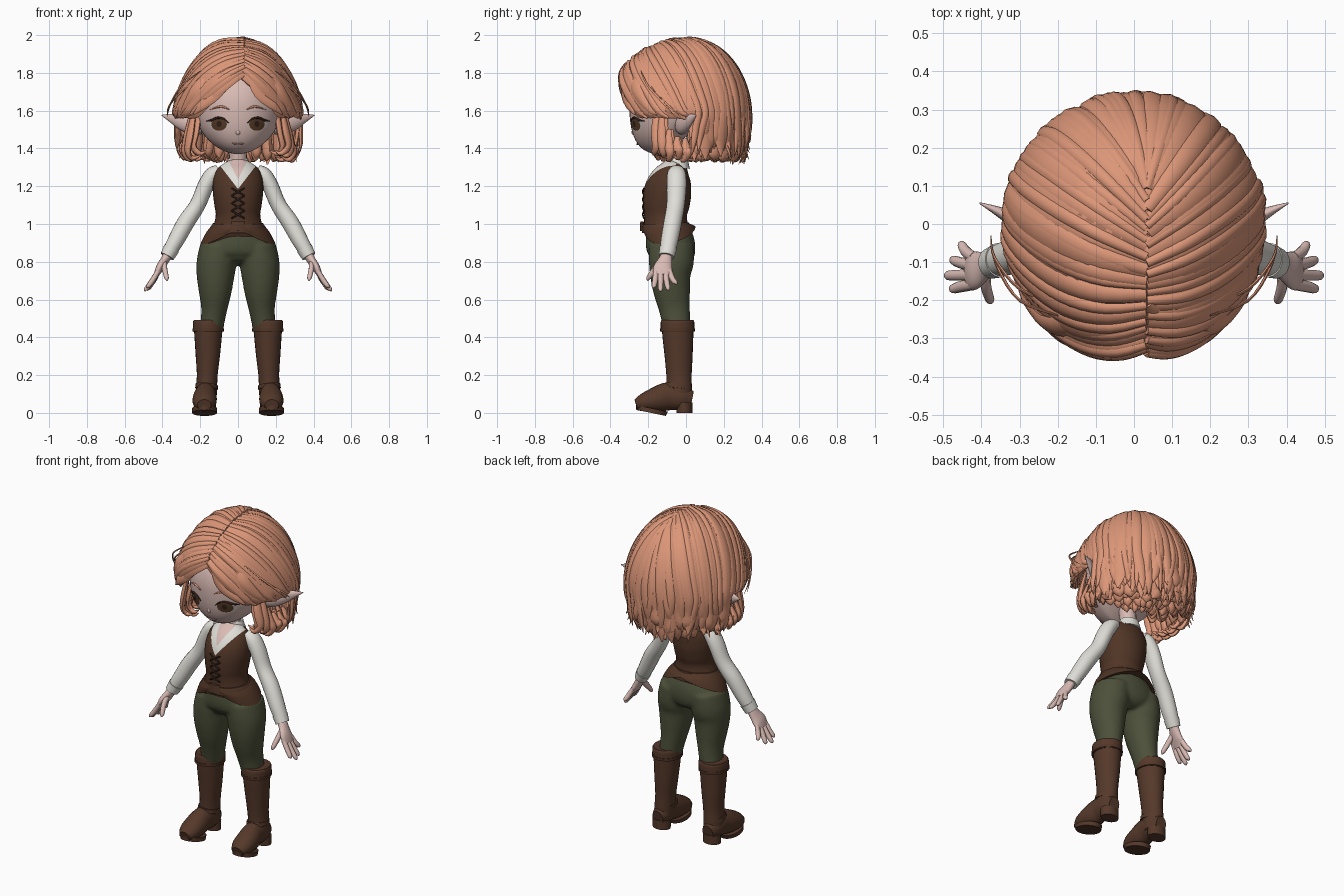
import bpy, bmesh, math, random
from mathutils import Vector

random.seed(4)
rnd = random.uniform
X, Z = Vector((1, 0, 0)), Vector((0, 0, 1))
SIDES = ((1, "left_"), (-1, "right_"))
made = []

cube = bpy.data.objects.get("Cube")
if cube:
    bpy.data.objects.remove(cube)


def material(name, *rgb):
    m = bpy.data.materials.new(name)
    m.use_nodes = True
    m.diffuse_color = (*rgb, 1)
    m.node_tree.nodes["Principled BSDF"].inputs["Base Color"].default_value = (*rgb, 1)
    return m


skin = material("skin", .70, .50, .46)
hair = material("copper hair", .72, .31, .19)
linen = material("white linen", .74, .73, .68)
leather = material("vest brown", .08, .035, .019)
green = material("trouser green", .073, .08, .042)
boot = material("boot brown", .09, .04, .023)
iris = material("iris brown", .10, .045, .02)
dark = material("dark brown", .03, .015, .01)
white = material("eye white", .62, .54, .50)
lip = material("lip pink", .45, .23, .21)


def smooth_path(pts, steps):
    """Catmull-Rom through sections of centre and two radii."""
    pts = [Vector(p) for p in pts]
    ends = [pts[0]] + pts + [pts[-1]]
    out = []
    for p0, p1, p2, p3 in zip(ends, ends[1:], ends[2:], ends[3:]):
        for k in range(steps):
            t = k / steps
            out.append((p1 * 2 + (p2 - p0) * t + (p0 * 2 - p1 * 5 + p2 * 4 - p3) * t**2
                        + (p1 * 3 - p0 - p2 * 3 + p3) * t**3) * .5)
    return out + [pts[-1]]


def tube(bm, pts, sides=20, steps=4, ref=X):
    """Skin elliptical rings along a path; ref=None aims the first radius away from the head."""
    path = smooth_path(pts, steps)
    cs = [Vector(p[:3]) for p in path]
    rings = []
    for i, (p, c) in enumerate(zip(path, cs)):
        t = (cs[min(i + 1, len(cs) - 1)] - cs[max(i - 1, 0)]).normalized()
        r = ref or Vector((c.x, c.y, max(0, c.z - 1.6)))
        a = (r - t * r.dot(t)).normalized()
        b = t.cross(a)
        ra, rb = max(p[3], .0008), max(p[4], .0008)
        angles = [math.tau * j / sides for j in range(sides)]
        rings.append([bm.verts.new(c + a * ra * math.cos(g) + b * rb * math.sin(g)) for g in angles])
    for lo, hi in zip(rings, rings[1:]):
        for j in range(sides):
            n = (j + 1) % sides
            bm.faces.new((lo[j], lo[n], hi[n], hi[j]))
    bm.faces.new(rings[0][::-1])
    bm.faces.new(rings[-1])


def finish(name, bm, *mats):
    me = bpy.data.meshes.new(name)
    bm.to_mesh(me)
    bm.free()
    for m in mats:
        me.materials.append(m)
    ob = bpy.data.objects.new(name, me)
    bpy.context.scene.collection.objects.link(ob)
    made.append(ob)
    return ob


def part(name, mat, pts, **kw):
    bm = bmesh.new()
    tube(bm, pts, **kw)
    return finish(name, bm, mat)


def flip(s, pts):
    return [(s * p[0], *p[1:]) for p in pts]


def pair(name, mat, pts, **kw):
    for s, label in SIDES:
        part(label + name, mat, flip(s, pts), **kw)


# Head, with the skull raised behind the jaw
def head_point(nx, ny, nz):
    low = max(0, -nz)
    return Vector((.23 * nx * (1 - .12 * low**3), -.07 + .23 * ny - .07 * low**2,
                   1.62 + .25 * nz + .12 * low * max(0, ny)))


def face_y(x, z):
    nz = (z - 1.62) / .25
    nx = x / (.23 * (1 - .12 * max(0, -nz)**3))
    return head_point(nx, -math.sqrt(max(0, 1 - nx * nx - nz * nz)), nz).y


bm = bmesh.new()
bmesh.ops.create_uvsphere(bm, u_segments=40, v_segments=28, radius=1)
for v in bm.verts:
    v.co = head_point(*v.co)
finish("head", bm, skin)
part("nose", skin, [(0, -.276, 1.51, .004, .003), (0, -.28, 1.484, .012, .009),
                    (0, -.268, 1.47, .005, .004)])


# Painted face details that follow the curve of the face
def face_disc(name, mat, cx, cz, rx, rz, lift):
    bm = bmesh.new()
    rings = []
    for q in (.02, .35, .7, 1):
        ring = []
        for j in range(24):
            g = math.tau * j / 24
            x, z = cx + rx * q * math.cos(g), cz + rz * q * math.sin(g)
            ring.append(bm.verts.new((x, face_y(x, z) - lift, z)))
        rings.append(ring)
    bm.faces.new(rings[0])
    for a, b in zip(rings, rings[1:]):
        for j in range(24):
            n = (j + 1) % 24
            bm.faces.new((a[j], b[j], b[n], a[n]))
    finish(name, bm, mat)


def face_line(name, mat, xz, r):
    pts = [(x, face_y(x, z) - .002, z, r * w, r * w) for x, z, w in xz]
    part(name, mat, pts, sides=8, ref=Z)


for s, label in SIDES:
    face_disc(label + "eye_white", white, s * .102, 1.527, .054, .031, .002)
    face_disc(label + "iris", iris, s * .1, 1.528, .041, .034, .004)
    face_disc(label + "pupil", dark, s * .1, 1.53, .013, .016, .006)
    face_line(label + "lash", dark, [(s * .048, 1.533, .3), (s * .075, 1.556, .8),
              (s * .11, 1.562, 1), (s * .145, 1.548, 1), (s * .168, 1.545, .2)], .006)
    face_line(label + "brow", hair, [(s * .045, 1.605, .4), (s * .09, 1.622, 1), (s * .15, 1.605, .2)], .006)
face_line("mouth", lip, [(-.032, 1.428, .2), (-.012, 1.423, 1), (.012, 1.423, 1), (.032, 1.428, .2)], .005)

pair("ear", skin, [(.19, -.03, 1.52, .045, .03), (.24, -.02, 1.525, .052, .032), (.3, .005, 1.543, .044, .024),
                   (.36, .035, 1.563, .021, .012), (.405, .055, 1.576, .002, .002)], ref=Z, sides=14)
part("neck", skin, [(0, -.06, 1.24, .05, .05), (0, -.05, 1.33, .046, .046), (0, -.06, 1.44, .05, .05)])

# Hair: under-cap with an open face, then layered locks from an off-centre parting
R, RZ = .335, .38


def hair_radius(z):
    h = z - 1.6
    return R * (math.sqrt(max(0, 1 - (h / RZ)**2)) if h > 0 else 1 - 1.6 * h * h)


def hem(deg):
    if deg < 45:
        return 1.8 - .22 * deg / 45
    return 1.58 if deg < 100 else max(1.37, 1.58 - .02 * (deg - 100))


def around(s, deg, r, z):
    g = math.radians(deg)
    return s * r * math.sin(g), -r * math.cos(g), z


def crown_point(d):
    """Dome position for a direction: narrow at the temples, swelling forward at the forelock."""
    up = max(0, d.z)
    swell = 1.03 - .37 * up * d.y if d.y < 0 else 1 - .06 * up * d.y
    return d.x * R * (1 - .17 * up * abs(d.x)), d.y * R * swell, 1.6 + d.z * RZ


bm = bmesh.new()
rows = []
for k in range(17):
    row = []
    for j in range(72):
        deg = j * 5
        z0 = hem(min(deg, 360 - deg))
        z = z0 + (1.6 + RZ - z0) * (1 - (k / 16)**2)
        d = Vector(around(1, deg, hair_radius(z) / R, (z - 1.6) / RZ))
        row.append(bm.verts.new(crown_point(d * .96)))
    rows.append(row)
for a, b in zip(rows, rows[1:]):
    for j in range(72):
        n = (j + 1) % 72
        bm.faces.new((a[j], b[j], b[n], a[n]))
bmesh.ops.remove_doubles(bm, verts=bm.verts[:], dist=.0005)
bmesh.ops.recalc_face_normals(bm, faces=bm.faces[:])
cap = finish("hair_cap", bm, hair)
shell = cap.modifiers.new("thickness", "SOLIDIFY")
shell.thickness = .02

bm = bmesh.new()
for s, _ in SIDES:
    for width, count, lift in ((.05, 15, .985), (.034, 18, 1), (.022, 16, 1.012)):
        for k in range(count):
            u = min(1, (k + rnd(0, .6)) / (count - 1))
            lean = math.radians(34 + 72 * min(1, u * 1.2))
            start = Vector((.1, -math.cos(lean), math.sin(lean))).normalized()
            deg = 44 + 136 * u
            end = Vector(around(s, deg, 1, 0))
            up = lift + rnd(-.018, .008)
            pts = []
            for i in range(6):
                w = width * (.4 + .6 * math.sin(math.pi * (i + .6) / 8))
                pts.append((*crown_point(start.slerp(end, i / 5) * up), .008 + w * .2, w))
            if deg < 100:
                pts.append((*around(s, deg + 9, R * up, 1.57 + rnd(-.015, .02)), .003, .004))
            else:
                tip, turn = rnd(1.31, 1.4), rnd(-8, 8)
                for f, w in ((.4, .85), (.75, .6), (1, .08)):
                    z = 1.6 + (tip - 1.6) * f
                    r = hair_radius(z) * up + f**2 * rnd(-.015, .035)
                    pts.append((*around(s, deg + turn * f, r, z), .014 * w, width * w))
            tube(bm, pts, sides=8, steps=3, ref=None)
finish("hair_locks", bm, hair)

# Fringe swept forward and out over the brows
bm = bmesh.new()
for s, _ in SIDES:
    for k in range(5):
        o = k * .022
        tube(bm, [(.035, -.3 + o, 1.84 + o, .008, .014), (.02 + s * .05, -.322 + o, 1.79 + o, .014, .03),
                  (s * (.115 + o), -.322 + o * .6, 1.695 + o / 2, .015, .036),
                  (s * (.185 + o), -.302 + o, 1.63, .012, .026),
                  (s * (.235 + o * .8), -.27 + o * 1.3, 1.58, .003, .004)], sides=8, ref=None)
finish("fringe", bm, hair)

# Locks in front of and below the ears, curling at the tips
bm = bmesh.new()
for s, _ in SIDES:
    for deg, top in ((56, 1.62), (63, 1.6), (71, 1.5), (80, 1.46), (89, 1.45), (98, 1.46), (107, 1.52)):
        for r in (.25, .285):
            low = 1.345 + rnd(-.01, .03)
            tube(bm, [(*around(s, deg, r - .01, top), .008, .012),
                      (*around(s, deg + 1, r + .015, (top + low) / 2), .016, .026),
                      (*around(s, deg + 3, r + .025, low + .04), .015, .022),
                      (*around(s, deg + rnd(-3, 3), r, low), .012, .014),
                      (*around(s, deg - 6, r - .03, low + .015), .002, .003)], sides=8, ref=None)
    # Loose stray strands
    for k in range(2):
        o = k * .03
        tube(bm, [(s * .2, -.24 + o, 1.81 - o, .002, .003), (s * .3, -.2 + o, 1.73 - o, .004, .006),
                  (s * (.355 + o / 3), -.12 + o, 1.64 - o / 2, .004, .006),
                  (s * .375, -.06 + o, 1.57, .001, .001)], sides=6, ref=None)
finish("side_locks", bm, hair)

# Inner locks filling the nape
bm = bmesh.new()
for s, _ in SIDES:
    for r, w in ((.09, .024), (.15, .034), (.21, .04), (.26, .045)):
        for k in range(8):
            deg, low = 106 + k * 10 + rnd(-3, 3), rnd(1.325, 1.365)
            tube(bm, [(*around(s, deg, r, 1.56), .02, w), (*around(s, deg, r + .01, 1.46), .028, w),
                      (*around(s, deg, r + .015, low + .035), .026, w * .9),
                      (*around(s, deg + rnd(-5, 5), r + .01, low), .003, .004)], sides=8, ref=None)
finish("nape_locks", bm, hair)

# Vest, with a shirt opening cut into the front
bm = bmesh.new()
tube(bm, [(0, -.05, 1.325, .06, .055), (0, -.06, 1.295, .105, .075), (0, -.075, 1.25, .128, .105),
          (0, -.095, 1.18, .134, .125), (0, -.105, 1.1, .125, .123), (0, -.108, 1.04, .118, .113),
          (0, -.105, .96, .14, .12)][::-1], sides=40)
openings = ((1.185, 1.3), (1.235, 2))
for z0, k in openings:
    for s, _ in SIDES:
        bmesh.ops.bisect_plane(bm, geom=bm.verts[:] + bm.edges[:] + bm.faces[:],
                               plane_co=(0, 0, z0), plane_no=(k * s, 0, -1))
for f in bm.faces:
    c = f.calc_center_median()
    if c.y < -.06:
        f.material_index = sum(c.z - z0 > k * abs(c.x) for z0, k in openings)
    elif c.z > 1.315:
        f.material_index = 1
finish("vest", bm, leather, linen, skin)
part("collar", linen, [(0, -.045, 1.3, .072, .066), (0, -.042, 1.325, .06, .057), (0, -.04, 1.345, .053, .05)])

bm = bmesh.new()
tube(bm, [(0, -.087, .895, .198, .14), (0, -.098, .95, .167, .138), (0, -.106, 1, .13, .12)], sides=40)
for v in bm.verts:
    v.co.z += .8 * (1 - abs(v.co.x) / .2) * (1 - v.co.z)
finish("vest_skirt", bm, leather)
part("belt", boot, [(0, -.104, .968, .147, .13), (0, -.106, .985, .143, .128), (0, -.107, 1.003, .134, .122)],
     sides=40)
part("buckle", boot, [(0, -.23, .962, .036, .014), (0, -.228, 1.012, .036, .014)], sides=4, steps=1)

# Crossed laces
bm = bmesh.new()
for k in range(4):
    z = 1.03 + k * .04
    for s, _ in SIDES:
        tube(bm, [(-s * .034, -.222, z, .004, .004), (0, -.229, z + .02, .005, .005),
                  (s * .034, -.222, z + .04, .004, .004)], sides=8, ref=Z)
finish("laces", bm, dark)

# Sleeves, cuffs and hands
pair("sleeve", linen, [(.1, -.05, 1.285, .03, .04), (.135, -.05, 1.26, .042, .05), (.172, -.05, 1.2, .043, .052),
                       (.215, -.055, 1.1, .042, .048), (.275, -.07, 1.01, .046, .048), (.33, -.088, .91, .043, .046),
                       (.37, -.1, .84, .036, .038)])
pair("cuff", linen, [(.352, -.095, .87, .043, .046), (.375, -.103, .828, .038, .041)])
pair("palm", skin, [(.367, -.1, .845, .026, .028), (.39, -.11, .805, .023, .038), (.415, -.122, .765, .021, .051),
                    (.433, -.125, .73, .014, .047)])
FINGERS = {"index_finger": (-.158, -.17, .475, .662), "middle_finger": (-.134, -.135, .488, .645),
           "ring_finger": (-.11, -.095, .474, .65), "little_finger": (-.089, -.055, .452, .68)}
for name, (y0, y1, x1, z1) in FINGERS.items():
    pair(name, skin, [(.42, y0, .755, .013, .015), ((.43 + x1) / 2, (y0 + y1) / 2, (.74 + z1) / 2, .014, .015),
                      (x1, y1, z1 + .008, .011, .012), (x1, y1, z1, .003, .003)], sides=10)
pair("thumb", skin, [(.39, -.125, .8, .014, .018), (.388, -.165, .76, .014, .017), (.378, -.198, .715, .012, .012),
                     (.375, -.204, .7, .003, .003)], sides=10)

# Trousers: hips and legs fused into one smooth skin
bm = bmesh.new()
tube(bm, [(0, -.08, .785, .03, .07), (0, -.078, .805, .12, .105), (0, -.076, .85, .2, .126),
          (0, -.086, .91, .177, .129), (0, -.1, .98, .132, .112)], sides=32)
for s, _ in SIDES:
    tube(bm, flip(s, [(.098, -.077, .89, .1, .118), (.113, -.078, .8, .106, .12), (.119, -.083, .73, .101, .108),
                      (.121, -.075, .64, .087, .097), (.127, -.06, .54, .068, .081),
                      (.145, -.045, .42, .06, .07)]), sides=24)
trousers = finish("trousers", bm, green)
fuse = trousers.modifiers.new("fuse", "REMESH")
fuse.mode, fuse.voxel_size, fuse.use_smooth_shade = "VOXEL", .01, True
soften = trousers.modifiers.new("soften", "SMOOTH")
soften.factor, soften.iterations = .5, 8

# Boots
pair("boot_shaft", boot, [(.168, -.03, .05, .052, .058), (.167, -.035, .12, .056, .066), (.163, -.037, .2, .055, .067),
                          (.16, -.039, .3, .064, .074), (.158, -.043, .41, .073, .082), (.157, -.045, .488, .079, .086)],
     sides=24)
pair("boot_cuff", boot, [(.158, -.045, .43, .078, .087), (.158, -.045, .44, .081, .089),
                         (.157, -.045, .48, .082, .089), (.157, -.045, .492, .076, .084)], sides=24)
pair("cuff_strap", leather, [(.158, -.045, .432, .084, .092), (.158, -.045, .447, .084, .092)], sides=24)
pair("ankle_strap", boot, [(.167, -.045, .128, .06, .072), (.165, -.042, .15, .059, .07)], sides=24)
pair("boot_foot", boot, [(.17, .032, .07, .035, .045), (.17, -.02, .08, .055, .065), (.172, -.09, .088, .057, .074),
                         (.176, -.15, .073, .064, .068), (.178, -.22, .055, .06, .05),
                         (.179, -.264, .042, .036, .03)], sides=24)
pair("boot_sole", boot, [(.177, -.185, 0, .066, .08), (.177, -.18, .024, .066, .086)], sides=28, steps=1)
pair("boot_heel", boot, [(.171, -.008, 0, .054, .042), (.171, -.008, .055, .055, .043)], sides=24, steps=1)

# Smooth shading with sharp rims kept
for ob in bpy.context.selected_objects:
    ob.select_set(False)
for ob in made:
    ob.select_set(True)
bpy.context.view_layer.objects.active = made[0]
bpy.ops.object.shade_smooth_by_angle(angle=math.radians(50))
